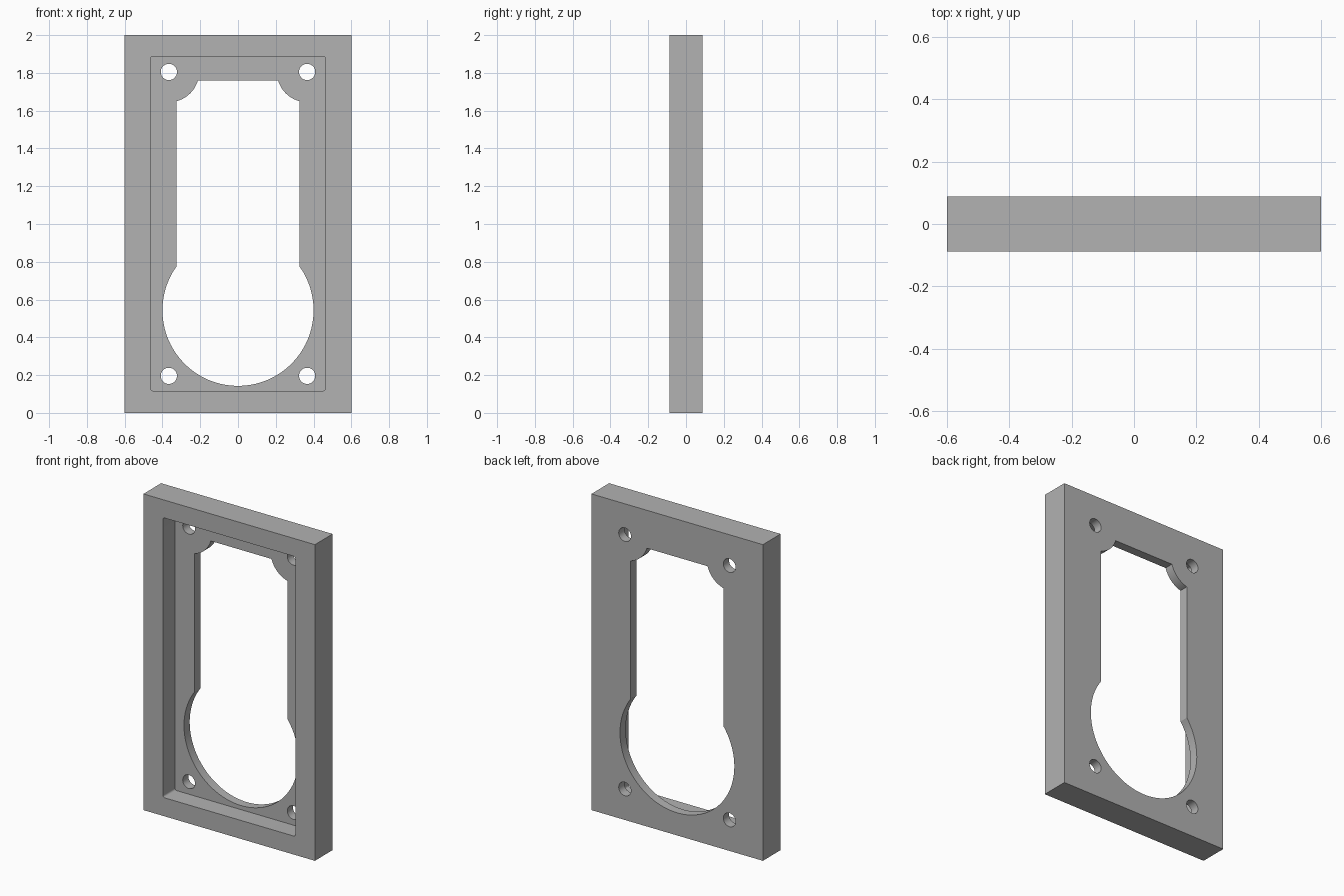
import bpy, bmesh
from math import pi, cos, sin, atan2, sqrt

default = bpy.data.objects.get("Cube")
if default:
    bpy.data.objects.remove(default)

WIDTH, HEIGHT, DEPTH = 1.2, 2.0, 0.177
FRONT, BACK = -DEPTH / 2, DEPTH / 2
RECESS = 0.12                      # depth of the front pocket
HOLE_X, HOLE_LOW, HOLE_HIGH = 0.366, 0.196, 1.805
HOLE_R, BOSS_R = 0.043, 0.16
SLOT_X, SLOT_TOP = 0.325, 1.76
ROUND_R, ROUND_Z = 0.4, 0.543

grey = bpy.data.materials.new("grey")
grey.use_nodes = True
grey.diffuse_color = (0.445, 0.445, 0.445, 1)
grey.node_tree.nodes["Principled BSDF"].inputs["Base Color"].default_value = grey.diffuse_color


def arc(cx, cz, r, start, end, steps):
    """Points along an arc, both ends included."""
    angles = [start + (end - start) * i / steps for i in range(steps + 1)]
    return [(cx + r * cos(a), cz + r * sin(a)) for a in angles]


def rectangle(x, low, high, r=0):
    """Rectangle outline centred on x = 0, with optional rounded corners."""
    if not r:
        return [(-x, low), (x, low), (x, high), (-x, high)]
    corners = [(x - r, high - r), (r - x, high - r), (r - x, low + r), (x - r, low + r)]
    return [p for i, (cx, cz) in enumerate(corners)
            for p in arc(cx, cz, r, i * pi / 2, (i + 1) * pi / 2, 4)]


def prism(name, outline, y0, y1):
    """Extrude an outline in the xz plane from y0 to y1."""
    bm = bmesh.new()
    face = bm.faces.new([bm.verts.new((x, y0, z)) for x, z in outline])
    moved = bmesh.ops.extrude_face_region(bm, geom=[face])["geom"]
    verts = [v for v in moved if isinstance(v, bmesh.types.BMVert)]
    bmesh.ops.translate(bm, verts=verts, vec=(0, y1 - y0, 0))
    bmesh.ops.recalc_face_normals(bm, faces=bm.faces)
    mesh = bpy.data.meshes.new(name)
    bm.to_mesh(mesh)
    bm.free()
    mesh.materials.append(grey)
    obj = bpy.data.objects.new(name, mesh)
    bpy.context.collection.objects.link(obj)
    return obj


# Solid plate
plate = prism("frame_plate", rectangle(WIDTH / 2, 0, HEIGHT), FRONT, BACK)

# Keyhole outline: round bottom, straight sides, top corners scooped around the holes
shoulder = atan2(sqrt(ROUND_R ** 2 - SLOT_X ** 2), SLOT_X)
side_z = HOLE_HIGH - sqrt(BOSS_R ** 2 - (HOLE_X - SLOT_X) ** 2)
top_x = HOLE_X - sqrt(BOSS_R ** 2 - (HOLE_HIGH - SLOT_TOP) ** 2)
from_side = atan2(side_z - HOLE_HIGH, SLOT_X - HOLE_X) + 2 * pi
from_top = atan2(SLOT_TOP - HOLE_HIGH, top_x - HOLE_X) + 2 * pi
scoop = arc(HOLE_X, HOLE_HIGH, BOSS_R, from_side, from_top, 16)
keyhole = arc(0, ROUND_Z, ROUND_R, -pi - shoulder, shoulder, 96)
keyhole += scoop + [(-x, z) for x, z in reversed(scoop)]

# Cutters for the front pocket, the keyhole and the four screw holes
cutters = [
    prism("recess_cutter", rectangle(0.463, 0.117, 1.887, 0.012), FRONT - 0.1, FRONT + RECESS),
    prism("keyhole_cutter", keyhole, FRONT - 0.2, BACK + 0.2),
]
for side in (-1, 1):
    for z in (HOLE_LOW, HOLE_HIGH):
        circle = arc(side * HOLE_X, z, HOLE_R, 0, 2 * pi, 40)[:-1]
        cutters.append(prism("screw_hole_cutter", circle, FRONT - 0.3, BACK + 0.3))

bpy.ops.object.select_all(action="DESELECT")
plate.select_set(True)
bpy.context.view_layer.objects.active = plate
for cutter in cutters:
    cut = plate.modifiers.new(cutter.name, "BOOLEAN")
    cut.operation = "DIFFERENCE"
    cut.solver = "EXACT"
    cut.object = cutter
    bpy.ops.object.modifier_apply(modifier=cut.name)
for cutter in cutters:
    bpy.data.objects.remove(cutter)

# Smooth round walls, sharp edges elsewhere
bpy.ops.object.shade_smooth_by_angle(angle=pi / 6)
